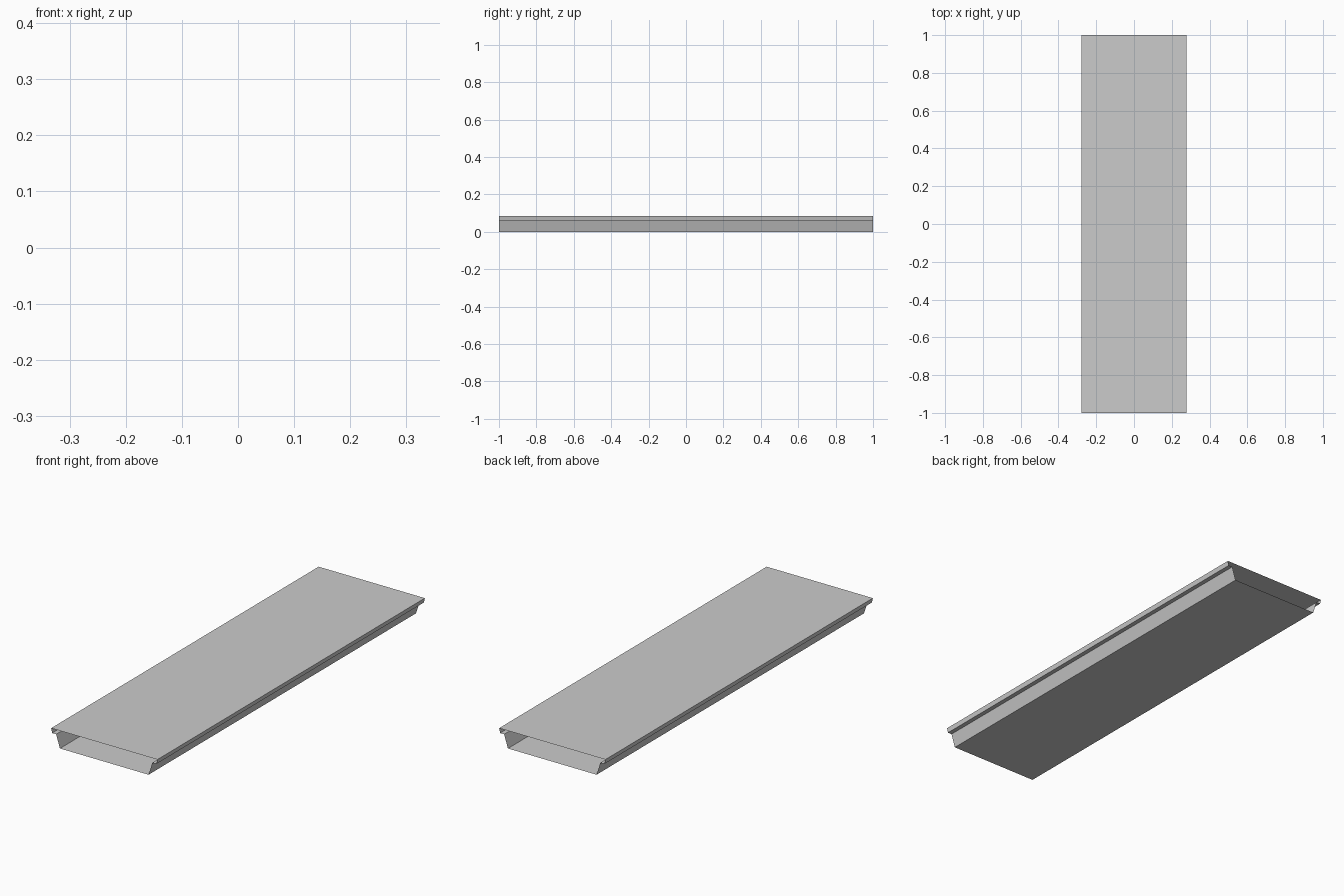
import bpy, bmesh

if "Cube" in bpy.data.objects:
    bpy.data.objects.remove(bpy.data.objects["Cube"])

# Right half of the deck cross-section (x, z), from the top edge down to the base
half = [(0.278, 0.084), (0.273, 0.062), (0.252, 0.062), (0.232, 0.0)]
# Mirror to a closed loop
profile = half + [(-x, z) for x, z in reversed(half)]

# Open-ended thin shell running along y
bm = bmesh.new()
verts = [bm.verts.new((x, -1.0, z)) for x, z in profile]
edges = [bm.edges.new((verts[i], verts[(i + 1) % len(verts)]))
         for i in range(len(verts))]
out = bmesh.ops.extrude_edge_only(bm, edges=edges)
new_verts = [g for g in out["geom"] if isinstance(g, bmesh.types.BMVert)]
bmesh.ops.translate(bm, verts=new_verts, vec=(0, 2.0, 0))

# Make the shell face outward (top panel up)
bmesh.ops.recalc_face_normals(bm, faces=bm.faces)
bm.normal_update()
top = max(bm.faces, key=lambda f: f.calc_center_median().z)
if top.normal.z < 0:
    bmesh.ops.reverse_faces(bm, faces=bm.faces)

mesh = bpy.data.meshes.new("deck_shell")
bm.to_mesh(mesh)
bm.free()
obj = bpy.data.objects.new("deck_shell", mesh)
bpy.context.collection.objects.link(obj)
